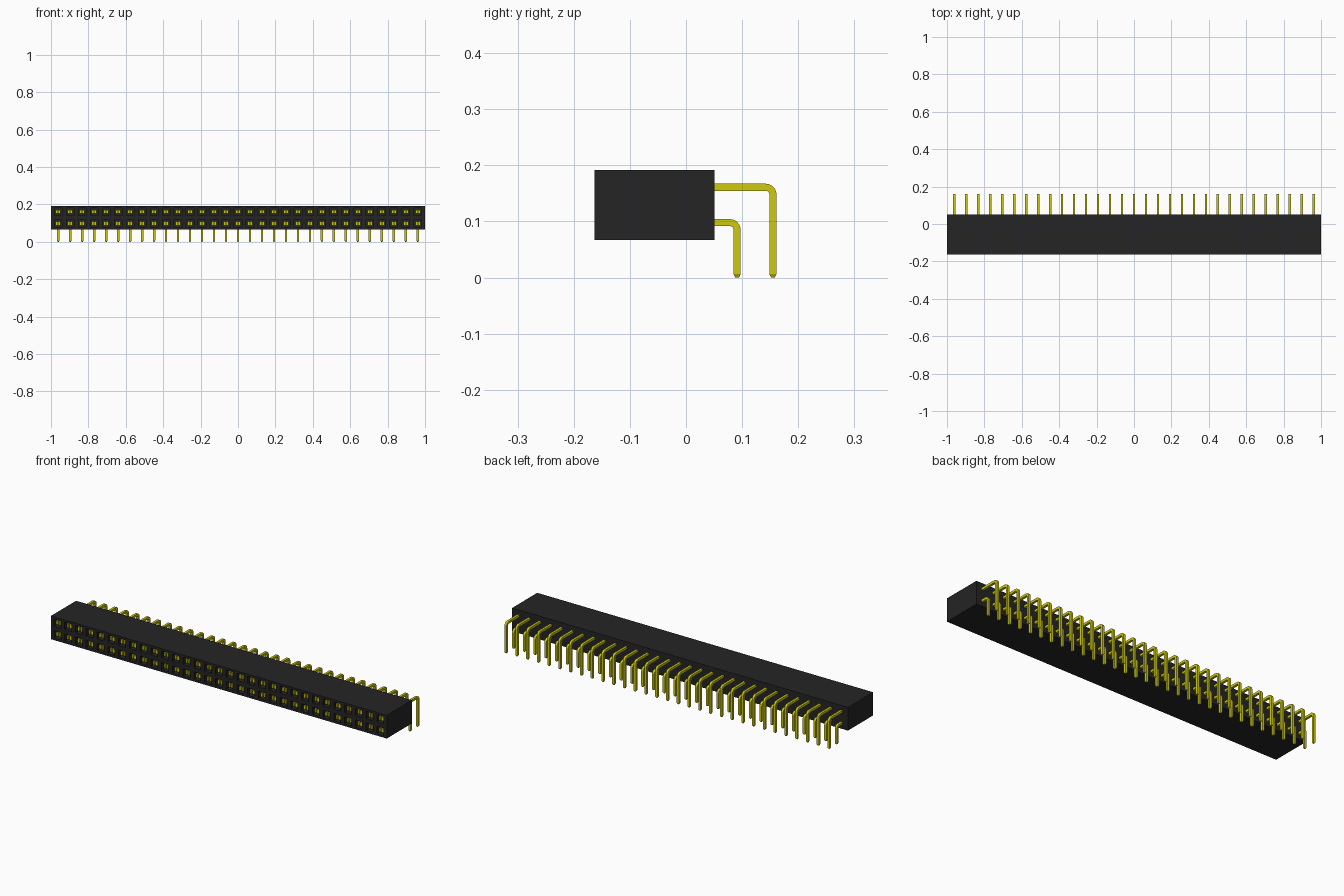
import bpy, bmesh
from math import sin, cos, pi
from mathutils import Vector, Matrix

COLS = 31
PITCH = 0.0641
X0 = -PITCH * (COLS - 1) / 2
FRONT, BACK, BOTTOM, TOP = -0.163, 0.051, 0.067, 0.192
MID = (BOTTOM + TOP) / 2

old = bpy.data.objects.get("Cube")
if old:
    bpy.data.objects.remove(old, do_unlink=True)


def material(name, colour):
    m = bpy.data.materials.new(name)
    m.use_nodes = True
    m.diffuse_color = colour
    m.node_tree.nodes["Principled BSDF"].inputs["Base Color"].default_value = colour
    return m


black = material("black plastic", (0.018, 0.018, 0.018, 1))
gold = material("yellow metal", (0.62, 0.59, 0.006, 1))


def finish(bm, name, mat):
    bmesh.ops.recalc_face_normals(bm, faces=bm.faces)
    mesh = bpy.data.meshes.new(name)
    bm.to_mesh(mesh)
    bm.free()
    mesh.materials.append(mat)
    ob = bpy.data.objects.new(name, mesh)
    bpy.context.collection.objects.link(ob)
    return ob


def repeat(ob):
    arr = ob.modifiers.new("columns", 'ARRAY')
    arr.count = COLS
    arr.use_relative_offset = False
    arr.use_constant_offset = True
    arr.constant_offset_displace = (PITCH, 0, 0)


def add_box(bm, centre, size):
    bmesh.ops.create_cube(bm, size=1, matrix=Matrix.Translation(centre) @ Matrix.Diagonal((*size, 1)))


# Housing: a box divided into two rows of cells, each with a square socket
bm = bmesh.new()
add_box(bm, (0, (FRONT + BACK) / 2, MID), (2, BACK - FRONT, TOP - BOTTOM))


def slice_box(point, normal):
    bmesh.ops.bisect_plane(bm, geom=bm.verts[:] + bm.edges[:] + bm.faces[:],
                           plane_co=point, plane_no=normal)


for i in range(COLS + 1):
    slice_box((X0 + (i - 0.5) * PITCH, 0, 0), (1, 0, 0))
slice_box((0, 0, MID), (0, 0, 1))
cells = [f for f in bm.faces if f.normal.y < -0.9 and abs(f.calc_center_median().x) < -X0 + 0.01]
bmesh.ops.inset_individual(bm, faces=cells, thickness=0.0165)
floor = bmesh.ops.extrude_discrete_faces(bm, faces=cells)["faces"]
# Socket walls are closed between each rim and its pushed-back floor
for f in floor:
    for v in f.verts:
        v.co.y += 0.13
rims = [e for e in bm.edges if e.is_boundary]
bmesh.ops.bridge_loops(bm, edges=[]) if not rims else None
for f in floor:
    ring = list(f.verts)
    if all(e.is_boundary for e in f.edges):
        front = [min((e.verts[k] for e in rims for k in (0, 1) if e.verts[k].co.y < FRONT + 0.01),
                     key=lambda w, v=v: (w.co - v.co).length) for v in ring]
        for k in range(len(ring)):
            n = (k + 1) % len(ring)
            bm.faces.new((ring[k], ring[n], front[n], front[k]))
finish(bm, "housing", black)


# Bent square pin with a tapered tip, running backward and then down
def bent_pin(name, y_leg, z_arm):
    h, r = 0.0063, 0.013
    stations = [(0.035, z_arm, 0, h)]
    for k in range(7):
        a = k / 6 * pi / 2
        stations.append((y_leg - r + r * sin(a), z_arm - r + r * cos(a), a, h))
    stations += [(y_leg, 0.006, pi / 2, h), (y_leg, 0, pi / 2, h * 0.5)]
    bm = bmesh.new()
    rings = []
    for y, z, a, s in stations:
        n = Vector((0, sin(a), cos(a))) * s
        rings.append([bm.verts.new(Vector((X0 + sx * s, y, z)) + n * sn)
                      for sx, sn in ((-1, -1), (1, -1), (1, 1), (-1, 1))])
    for p, q in zip(rings, rings[1:]):
        for k in range(4):
            bm.faces.new((p[k], p[k - 1], q[k - 1], q[k]))
    bm.faces.new(rings[0])
    bm.faces.new(rings[-1])
    repeat(finish(bm, name, gold))


# Pair of spring blades inside each socket
def contacts(name, z):
    bm = bmesh.new()
    for side in (-1, 1):
        add_box(bm, (X0 + side * 0.008, FRONT + 0.069, z), (0.010, 0.122, 0.021))
    add_box(bm, (X0, FRONT + 0.117, z), (0.008, 0.025, 0.021))
    repeat(finish(bm, name, gold))


for row, y_leg, z_arm in (("lower", 0.091, 0.098), ("upper", 0.155, 0.161)):
    bent_pin(row + "_pins", y_leg, z_arm)
    contacts(row + "_contacts", z_arm)
